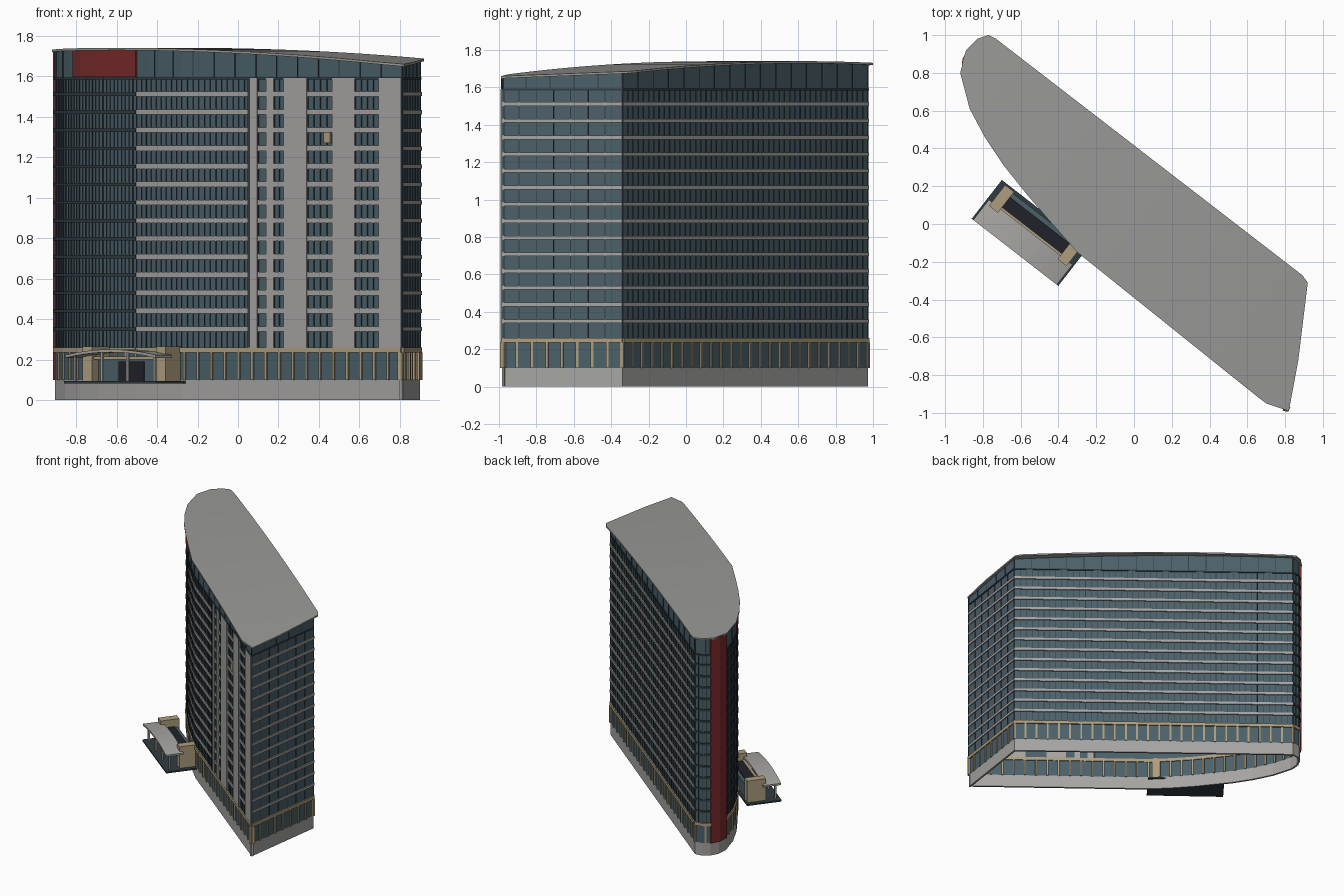
import bpy, bmesh
from mathutils import Vector

cube = bpy.data.objects.get("Cube")
if cube:
    bpy.data.objects.remove(cube)


def material(name, r, g, b):
    m = bpy.data.materials.new(name)
    m.use_nodes = True
    m.diffuse_color = (r, g, b, 1)
    m.node_tree.nodes["Principled BSDF"].inputs["Base Color"].default_value = (r, g, b, 1)
    return m


GLASS = material("blue grey glass", .07, .115, .14)
FRAME = material("dark frame", .03, .045, .053)
STONE = material("light grey stone", .38, .375, .36)
ROOF = material("roof grey", .32, .32, .31)
TAN = material("tan cladding", .42, .34, .21)
RED = material("red panel", .2, .025, .025)
DARK = material("dark glazing", .015, .016, .022)


def V(*p):
    return Vector(p)


# Plan of the building, counterclockwise
A, B, C = V(.81, -.985), V(.9, -.34), V(-.76, .972)
EAST = [A, B]
BACK = [B, C]
NOSE = [C] + [V(*p) for p in ((-.82, .965), (-.865, .93), (-.897, .87), (-.903, .79),
                              (-.855, .63), (-.78, .48), (-.69, .34), (-.6, .225), (-.5, .1))]
FRONT = [NOSE[-1], V(-.4, -.01), V(-.28, -.13), A]
WALLS = [EAST, BACK, NOSE, FRONT]


def roof_z(p):
    t = .79 * p.x - .61 * p.y
    return 1.74 - .0234 * (t + .6) ** 2


def under_roof(p):
    return roof_z(p) - .008


def level(z, p):
    return z(p) if callable(z) else z


def offset(path, d):
    result = []
    for i, p in enumerate(path):
        normal = V(0, 0)
        for a, b in zip(path[max(i - 1, 0):i + 1], path[max(i - 1, 0) + 1:i + 2]):
            e = (b - a).normalized()
            normal += V(e.y, -e.x)
        result.append(p + normal.normalized() * d)
    return result


def strip(bm, path, z0, z1, out, thick):
    """Upright wall following a plan path."""
    rings = []
    for o, i, p in zip(offset(path, out), offset(path, out - thick), path):
        a, b = level(z0, p), level(z1, p)
        rings.append([bm.verts.new(v) for v in
                      ((o.x, o.y, a), (o.x, o.y, b), (i.x, i.y, b), (i.x, i.y, a))])
    for r, s in zip(rings, rings[1:]):
        for k in range(4):
            n = (k + 1) % 4
            bm.faces.new((r[k], s[k], s[n], r[n]))
    bm.faces.new(rings[0])
    bm.faces.new(rings[-1][::-1])


def finish(name, bm, mat):
    bmesh.ops.recalc_face_normals(bm, faces=bm.faces[:])
    mesh = bpy.data.meshes.new(name)
    bm.to_mesh(mesh)
    bm.free()
    mesh.materials.append(mat)
    obj = bpy.data.objects.new(name, mesh)
    bpy.context.collection.objects.link(obj)
    return obj


def part(name, mat, strips):
    bm = bmesh.new()
    for s in strips:
        strip(bm, *s)
    return finish(name, bm, mat)


def spaced(path, step):
    """Evenly spaced points with directions along a path."""
    length = sum((b - a).length for a, b in zip(path, path[1:]))
    n = max(1, round(length / step))
    points = []
    for k in range(n + 1):
        s = length * k / n
        for a, b in zip(path, path[1:]):
            d = (b - a).length
            if s <= d + 1e-5:
                break
            s -= d
        e = (b - a).normalized()
        points.append((a + e * s, e))
    return points


def posts(path, step, width, z0, z1, out, thick):
    return [([p - e * width / 2, p + e * width / 2], z0, z1, out, thick)
            for p, e in spaced(path, step)]


def dense(path):
    return [p for p, e in spaced(path, .08)]


def between(path, x0, x1):
    """Piece of an x-increasing path between two x positions."""
    def at(x):
        for a, b in zip(path, path[1:]):
            if x <= b.x + 1e-6:
                break
        return a.lerp(b, (x - a.x) / (b.x - a.x))
    return [at(x0)] + [p for p in path if x0 < p.x < x1] + [at(x1)]


# Plinth and podium
BASE_TOP, POD, BAND, TOP = .1, .235, .26, 1.59
part("plinth", STONE, [(w, 0, BASE_TOP, 0, .015) for w in WALLS])
part("podium_glass", GLASS, [(w, BASE_TOP, POD, 0, .008) for w in WALLS])
part("podium_columns", TAN, [s for w in WALLS for s in
                             posts(w, .085, .014, BASE_TOP, POD, .008, .03)])
part("podium_band", TAN, [(w, POD, BAND, .01, .025) for w in WALLS])

# Tower glazing, mullions and floor bands
part("tower_glass", GLASS, [(w, BAND, TOP, 0, .008) for w in WALLS])
ribbon = between(FRONT, -.5, .06)
mullions = []
for path, step in ((EAST, .095), (BACK, .045), (NOSE, .03), (ribbon, .035)):
    mullions += posts(path, step, .004, BAND, TOP, .004, .008)
for x0, x1 in ((.1, .145), (.18, .23), (.345, .47), (.58, .7)):
    mullions += posts(between(FRONT, x0, x1), .04, .007, BAND, TOP, .004, .008)
part("mullions", FRAME, mullions)
floors = [.35 + .0893 * k for k in range(14)]
part("floor_bands", STONE, [(w, z - .01, z + .01, .008, .02)
                            for z in floors for w in (EAST, BACK)])
part("nose_floor_bands", FRAME, [(NOSE, z - .008, z + .008, .007, .02) for z in floors])
part("front_spandrels", STONE, [(FRONT, z - .012, z + .014, .006, .02) for z in floors])
part("front_piers", STONE, [(between(FRONT, a, b), BAND, TOP, .009, .02) for a, b in
                            ((.065, .1), (.145, .18), (.23, .345), (.47, .58), (.7, .81))])
part("front_recess_line", FRAME, [(between(FRONT, .052, .065), BAND, TOP, .01, .02)])
part("small_wall_panel", TAN, [(between(FRONT, .43, .463), 1.27, 1.325, .012, .01)])

# Glazed crown under the roof
part("crown_glass", GLASS, [(dense(w), TOP, under_roof, 0, .008) for w in WALLS])
part("crown_mullions", FRAME, [s for w in WALLS for s in
                               posts(w, .13, .005, TOP, under_roof, .003, .008)])
part("crown_sill", FRAME, [(w, TOP - .006, TOP + .004, .006, .012) for w in WALLS])

# Red panels
part("red_nose_stripe", RED, [(NOSE[2:5], BASE_TOP, under_roof, .012, .02)])
sign = between(NOSE[5:][::1], -.81, -.5)
part("red_crown_panel", RED, [(dense(sign), TOP + .005, under_roof, .008, .014)])

# Curved roof slab
outline = [(.82, -.99), (.87, -.72), (.92, -.31), (.89, -.27), (-.73, .98), (-.77, 1),
           (-.83, .98), (-.89, .92), (-.92, .8), (-.87, .61), (-.79, .46), (-.69, .31),
           (-.57, .16), (-.45, .02), (-.3, -.15), (.66, -.92), (.7, -.95)]
bm = bmesh.new()
bm.faces.new([bm.verts.new((x, y, 0)) for x, y in outline])
for k in range(-11, 13):
    bmesh.ops.bisect_plane(bm, geom=bm.verts[:] + bm.edges[:] + bm.faces[:],
                           plane_co=V(.79, -.61, 0) * k * .1, plane_no=V(.79, -.61, 0))
for v in bm.verts:
    v.co.z = roof_z(v.co)
bmesh.ops.recalc_face_normals(bm, faces=bm.faces[:])
shell = bmesh.ops.extrude_face_region(bm, geom=bm.faces[:])
for v in shell["geom"]:
    if isinstance(v, bmesh.types.BMVert):
        v.co.z -= .012
finish("roof", bm, ROOF)

# Entrance pavilion, in its own frame along the front wall
O, U, N = V(-.63, -.15), V(.79, -.613), V(.613, .79)


def block(u0, u1, v0, v1, z0, z1):
    return ([O + U * u0 + N * v0, O + U * u1 + N * v0], z0, z1, 0, v1 - v0)


def canopy_top(p):
    return .25 - .35 * (p - O).dot(U) ** 2


def canopy_under(p):
    return canopy_top(p) - .014


part("entrance_floor", FRAME, [block(-.29, .29, 0, .26, .082, .094)])
part("entrance_pylons", TAN, [block(s - .03, s + .03, .11, .25, .09, .265)
                              for s in (-.23, .23)])
part("entrance_glass", GLASS, [block(-.2, .2, .16, .24, .094, .2)])
part("entrance_glass_roof", DARK, [block(-.2, .2, .145, .215, .2, .208)])
part("entrance_doors", DARK, [block(-.07, .09, .154, .16, .094, .19)])
part("entrance_beam", TAN, [block(-.2, .2, .125, .145, .2, .215)])
edge = [O + U * (-.28 + .04 * k) for k in range(15)]
part("entrance_canopy", STONE, [(edge, canopy_under, canopy_top, 0, .135)])
part("canopy_posts", STONE, [block(u - .006, u + .006, .03, .042, .09, canopy_under)
                             for u in (-.25, -.08, .08, .25)])
